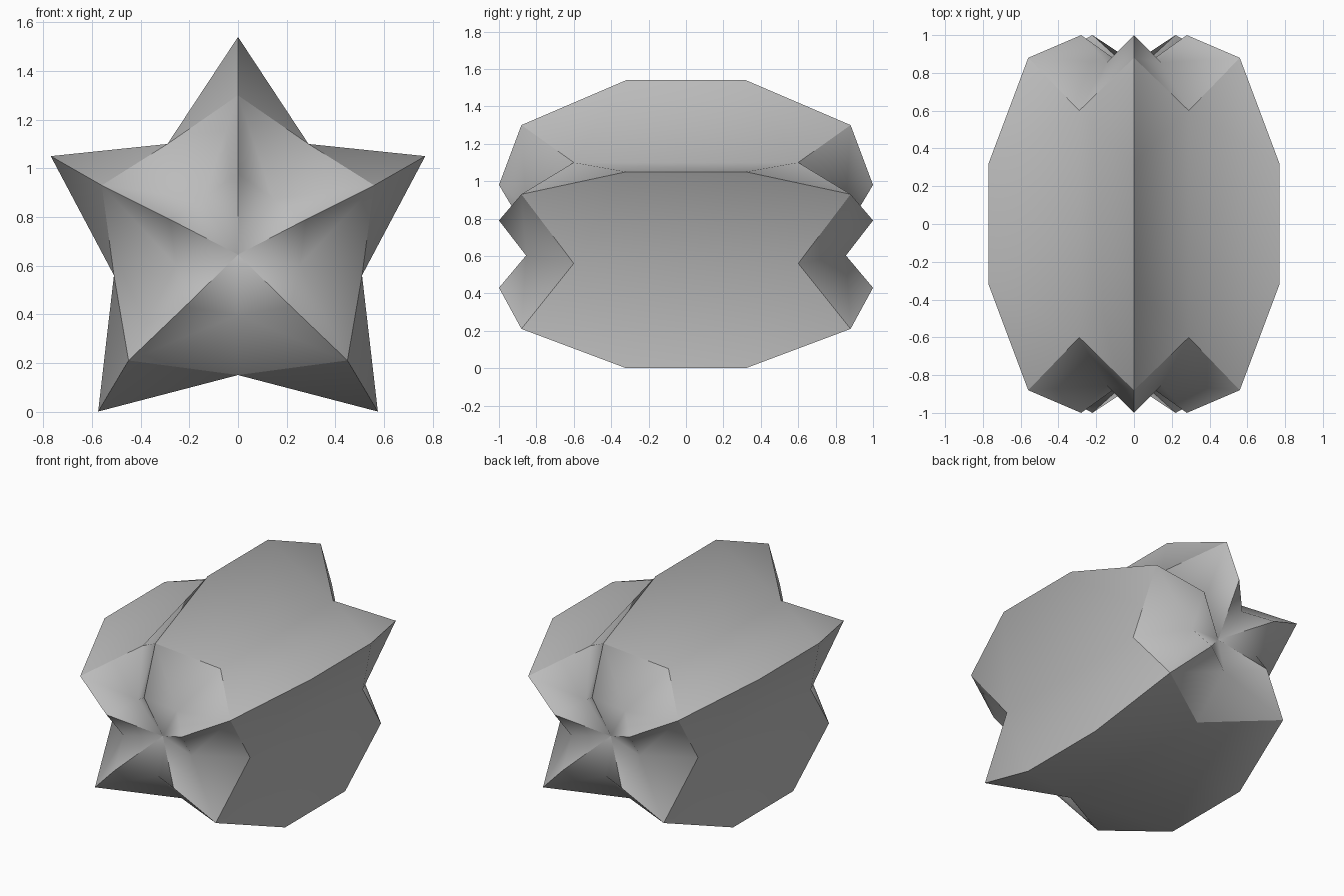
import bpy, bmesh

if "Cube" in bpy.data.objects:
    bpy.data.objects.remove(bpy.data.objects["Cube"], do_unlink=True)

CENTRE_Z = 0.645
POLE_Y = 0.8
MID, SHOULDER, END = 0.32, 0.88, 1.0

# Ridge outlines as (x, z) at the middle, the shoulder and the end
top_ridge = [(0, 1.54), (0, 1.30), (0, 0.98)]
side_ridge = [(0.77, 1.05), (0.56, 0.93), (0.28, 0.79)]
foot_ridge = [(0.575, 0), (0.45, 0.21), (0.22, 0.43)]

# Valley floors as (x, z), full size along the body
top_valley, side_valley, foot_valley = (0.29, 1.10), (0.51, 0.56), (0, 0.15)


def mirror(points):
    return [(-x, z) for x, z in points]


def ridge_path(outline):
    """Six points along a ridge, front to back."""
    half = [(x, y, z) for (x, z), y in zip(outline, (MID, SHOULDER, END))]
    return [(x, -y, z) for x, y, z in reversed(half)] + half


def valley_path(point):
    """Five points along a valley, staggered between the ridge points."""
    x, z = point
    rows = [(-0.855, 0.5), (-0.6, 1), (0, 1), (0.6, 1), (0.855, 0.5)]
    return [(x * s, y, CENTRE_Z + (z - CENTRE_Z) * s) for y, s in rows]


ridges = [top_ridge, side_ridge, foot_ridge, mirror(foot_ridge), mirror(side_ridge)]
valleys = [top_valley, side_valley, foot_valley] + mirror([side_valley, top_valley])

# Star body: triangle strips zipped between each ridge and its two valleys
bm = bmesh.new()
poles = [bm.verts.new((0, y, CENTRE_Z)) for y in (-POLE_Y, POLE_Y)]
ridge_verts = [[bm.verts.new(p) for p in ridge_path(r)] for r in ridges]
valley_verts = [[bm.verts.new(p) for p in valley_path(v)] for v in valleys]
creases = []

for i, ridge in enumerate(ridge_verts):
    crest = [poles[0]] + ridge + [poles[1]]
    creases += zip(crest, crest[1:])
    for valley in (valley_verts[i], valley_verts[i - 1]):
        strip = [poles[0]]
        for a, b in zip(ridge, valley):
            strip += [a, b]
        strip += [ridge[-1], poles[1]]
        for k in range(len(strip) - 2):
            bm.faces.new(strip[k:k + 3])
        # Fold where the long flank turns in to the end
        creases += [(ridge[1], valley[1]), (ridge[-2], valley[-2])]

# Smooth valleys, sharp ridges
bmesh.ops.recalc_face_normals(bm, faces=bm.faces)
for face in bm.faces:
    face.smooth = True
for pair in creases:
    bm.edges.get(pair).smooth = False

mesh = bpy.data.meshes.new("star_body")
bm.to_mesh(mesh)
bm.free()
body = bpy.data.objects.new("star_body", mesh)
bpy.context.collection.objects.link(body)

# Plain grey skin
colour = (0.5, 0.5, 0.5, 1)
grey = bpy.data.materials.new("plain_grey")
grey.use_nodes = True
grey.diffuse_color = colour
grey.node_tree.nodes["Principled BSDF"].inputs["Base Color"].default_value = colour
mesh.materials.append(grey)
